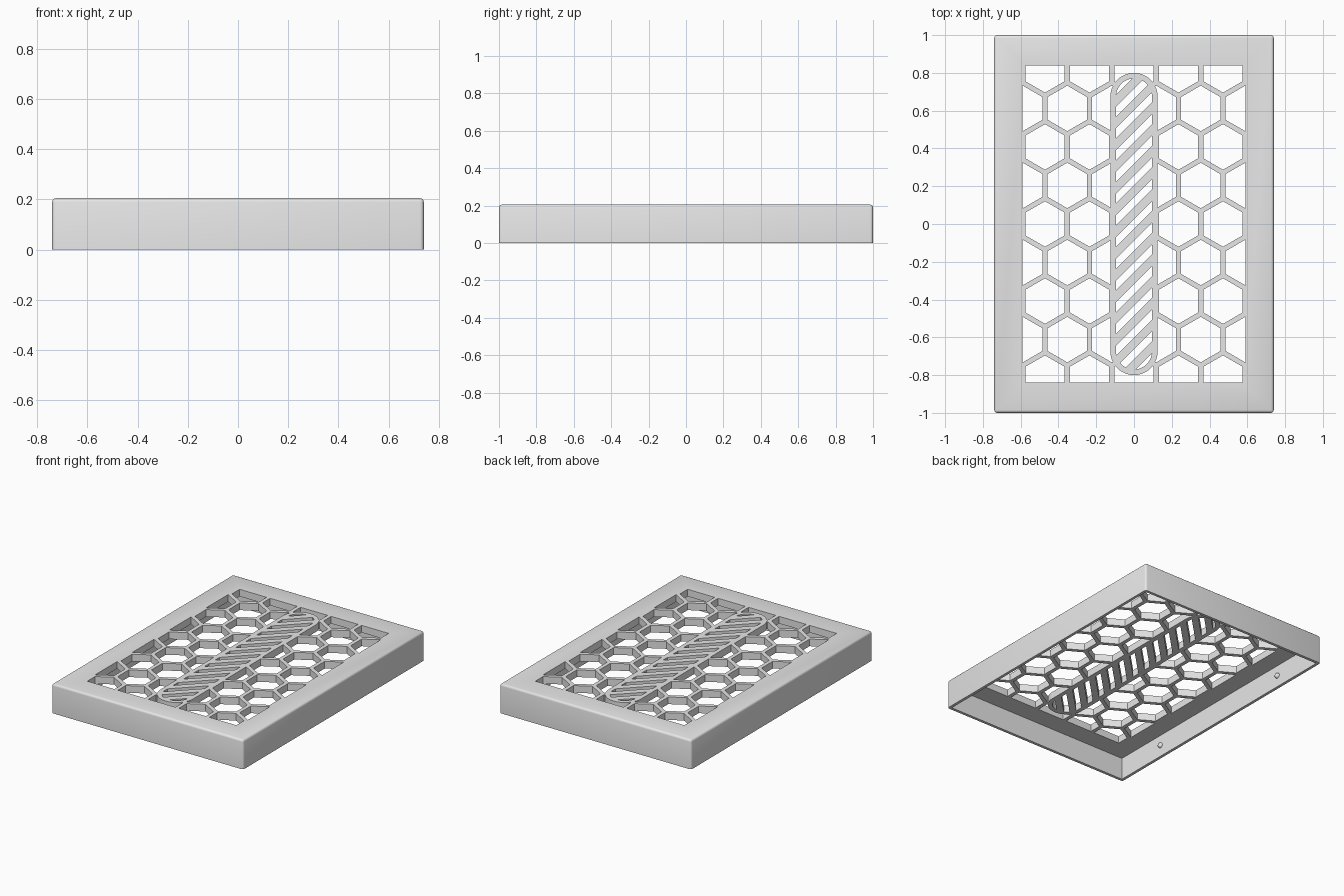
import bpy, bmesh, math
from mathutils import Vector

if "Cube" in bpy.data.objects:
    bpy.data.objects.remove(bpy.data.objects["Cube"], do_unlink=True)

W, L, H = 1.48, 2.0, 0.205      # outer size
WALL, PLATE = 0.02, 0.05        # side wall and top plate thickness
ROW = 0.204                     # honeycomb row spacing
PITCH = ROW * 2 / math.sqrt(3)
WEB = 0.027                     # honeycomb web width

grey = bpy.data.materials.new("light grey plastic")
grey.use_nodes = True
grey.diffuse_color = (0.8, 0.8, 0.8, 1)
grey.node_tree.nodes["Principled BSDF"].inputs["Base Color"].default_value = (0.8, 0.8, 0.8, 1)


def finish(name, bm):
    bmesh.ops.recalc_face_normals(bm, faces=bm.faces[:])
    mesh = bpy.data.meshes.new(name)
    bm.to_mesh(mesh)
    bm.free()
    mesh.materials.append(grey)
    ob = bpy.data.objects.new(name, mesh)
    bpy.context.scene.collection.objects.link(ob)
    return ob


def prisms(name, outlines, z0, z1):
    """One object holding an upright prism for each outline."""
    bm = bmesh.new()
    for pts in outlines:
        face = bm.faces.new([bm.verts.new((p.x, p.y, z0)) for p in pts])
        out = bmesh.ops.extrude_face_region(bm, geom=[face])
        verts = [g for g in out["geom"] if isinstance(g, bmesh.types.BMVert)]
        bmesh.ops.translate(bm, verts=verts, vec=(0, 0, z1 - z0))
    return finish(name, bm)


def clip(poly, border):
    """Trim a polygon to a convex anticlockwise border."""
    for a, b in zip(border, border[1:] + border[:1]):
        n = Vector((a.y - b.y, b.x - a.x))
        out = []
        for p, q in zip(poly, poly[1:] + poly[:1]):
            dp, dq = (p - a).dot(n), (q - a).dot(n)
            if dp >= 0:
                out.append(p)
            if (dp > 0 > dq) or (dp < 0 < dq):
                out.append(p.lerp(q, dp / (dp - dq)))
        poly = out
        if len(poly) < 3:
            return []
    return poly


def rectangle(hx, hy):
    return [Vector(p) for p in ((-hx, -hy), (hx, -hy), (hx, hy), (-hx, hy))]


def pill(r, half_length, steps=20):
    pts = []
    for sign, start in ((1, 0), (-1, math.pi)):
        for i in range(steps + 1):
            a = start + math.pi * i / steps
            pts.append(Vector((r * math.cos(a), sign * (half_length - r) + r * math.sin(a))))
    return pts


def activate(ob):
    bpy.ops.object.select_all(action="DESELECT")
    ob.select_set(True)
    bpy.context.view_layer.objects.active = ob


def cut(ob, cutter):
    activate(ob)
    mod = ob.modifiers.new("cut", "BOOLEAN")
    mod.operation, mod.solver, mod.object = "DIFFERENCE", "EXACT", cutter
    bpy.ops.object.modifier_apply(modifier=mod.name)
    bpy.data.objects.remove(cutter, do_unlink=True)


# Hollow cover with softened top and corner edges
cover = prisms("cover_shell", [rectangle(W / 2, L / 2)], 0, H)
bm = bmesh.new()
bm.from_mesh(cover.data)
edges = [e for e in bm.edges if max(v.co.z for v in e.verts) > H / 2]
bmesh.ops.bevel(bm, geom=edges, offset=0.015, segments=3, profile=0.5, affect="EDGES")
bm.to_mesh(cover.data)
bm.free()
cut(cover, prisms("cavity", [rectangle(W / 2 - WALL, L / 2 - WALL)], -0.1, H - PLATE))

# Honeycomb openings, trimmed to the window
window = rectangle(0.59, 0.84)
radius = (PITCH - WEB) / math.sqrt(3)
cells = []
for j in range(-4, 5):
    for k in range(-4, 4):
        c = Vector(((k + 0.5 * (j % 2)) * PITCH, j * ROW))
        cell = [c + radius * Vector((math.sin(-t), math.cos(t)))
                for t in (i * math.pi / 3 for i in range(6))]
        cell = clip(cell, window)
        if cell:
            cells.append(cell)
cut(cover, prisms("cells", cells, H - 2 * PLATE, H + 0.1))

# Long rounded centre panel with slanted slots
outline = pill(0.125, 0.8)
cut(cover, prisms("panel_opening", [outline], H - 2 * PLATE, H + 0.1))
panel = prisms("centre_panel", [outline], H - PLATE, H)
inner = pill(0.095, 0.77)
slots = []
STEP, SLOT = 0.115, 0.052       # spacing and height of slots along the panel
for i in range(-8, 9):
    y = i * STEP
    slot = [Vector(p) for p in ((-0.2, y - 0.2 - SLOT / 2), (0.2, y + 0.2 - SLOT / 2),
                                (0.2, y + 0.2 + SLOT / 2), (-0.2, y - 0.2 + SLOT / 2))]
    slot = clip(slot, inner)
    if slot:
        slots.append(slot)
cut(panel, prisms("slots", slots, H - 2 * PLATE, H + 0.1))

# Small snap bumps inside the long walls
bumps = []
for side, sx in (("left", 1), ("right", -1)):
    for end, sy in (("front", -1), ("back", 1)):
        bm = bmesh.new()
        bmesh.ops.create_uvsphere(bm, u_segments=16, v_segments=10, radius=0.019)
        bmesh.ops.translate(bm, verts=bm.verts[:], vec=(sx * (W / 2 - WALL), sy * 0.59, 0.08))
        bumps.append(finish(f"snap_bump_{end}_{side}", bm))

for ob in [cover, panel] + bumps:
    activate(ob)
    bpy.ops.object.shade_smooth_by_angle(angle=math.radians(35))
